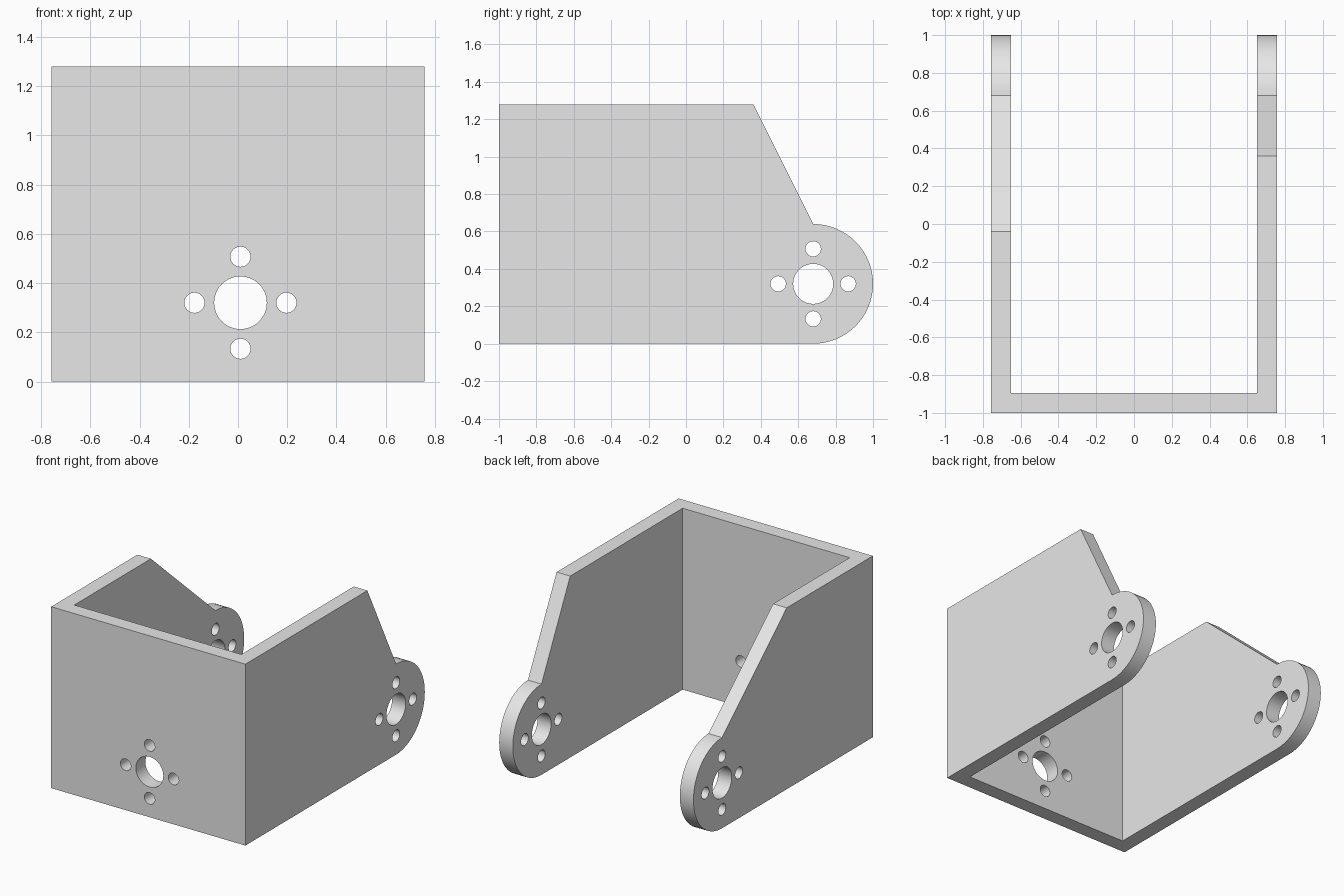
import bpy
import bmesh
from math import pi, sin, cos
from mathutils import Matrix, Vector

cube = bpy.data.objects.get("Cube")
if cube:
    bpy.data.objects.remove(cube, do_unlink=True)

HALF_X = 0.758      # half the bracket width
THICK = 0.106       # plate thickness
HEIGHT = 1.28
FRONT = -1.0
LOBE_Y = 0.68       # centre of the rounded arm ends
LOBE_R = 0.32

grey = bpy.data.materials.new("light_grey")
grey.use_nodes = True
grey.diffuse_color = (0.8, 0.8, 0.8, 1)
grey.node_tree.nodes["Principled BSDF"].inputs["Base Color"].default_value = (0.8, 0.8, 0.8, 1)


def make_object(name, bm):
    bmesh.ops.recalc_face_normals(bm, faces=bm.faces)
    mesh = bpy.data.meshes.new(name)
    bm.to_mesh(mesh)
    bm.free()
    mesh.materials.append(grey)
    obj = bpy.data.objects.new(name, mesh)
    bpy.context.collection.objects.link(obj)
    return obj


def plate(name, profile, x0):
    """Side profile in y and z, thickened along x."""
    bm = bmesh.new()
    face = bm.faces.new([bm.verts.new((x0, y, z)) for y, z in profile])
    grown = bmesh.ops.extrude_face_region(bm, geom=[face])
    verts = [g for g in grown["geom"] if isinstance(g, bmesh.types.BMVert)]
    bmesh.ops.translate(bm, verts=verts, vec=(THICK, 0, 0))
    return make_object(name, bm)


def arm(name, x0, slope_start):
    arc = [(LOBE_Y + LOBE_R * sin(pi * i / 32), LOBE_R - LOBE_R * cos(pi * i / 32))
           for i in range(33)]
    return plate(name, [(FRONT, 0)] + arc + [(slope_start, HEIGHT), (FRONT, HEIGHT)], x0)


def hole_cutter(name, centre, axis, depth):
    """One large hole with four small ones around it."""
    bm = bmesh.new()
    turn = Vector((0, 0, 1)).rotation_difference(Vector(axis)).to_matrix().to_4x4()
    spots = [(0, 0, 0.107)]
    spots += [(0.187 * cos(k * pi / 2), 0.187 * sin(k * pi / 2), 0.041) for k in range(4)]
    for u, v, r in spots:
        bmesh.ops.create_cone(
            bm, cap_ends=True, segments=48 if r > 0.1 else 32, radius1=r, radius2=r,
            depth=depth, matrix=Matrix.Translation(centre) @ turn @ Matrix.Translation((u, v, 0)))
    cutter = make_object(name, bm)
    cutter.hide_render = True
    return cutter


# Front wall and the two arms, each with its own slope
bracket = plate("bracket", [(FRONT, 0), (FRONT + THICK, 0),
                            (FRONT + THICK, HEIGHT), (FRONT, HEIGHT)], 0)
for v in bracket.data.vertices:
    v.co.x = HALF_X if v.co.x > THICK / 2 else -HALF_X
arms = [arm("left_arm", HALF_X - THICK, 0.36), arm("right_arm", -HALF_X, -0.04)]

# Hole patterns through the wall and through both arms
cutters = [hole_cutter("wall_holes", (0.01, FRONT, LOBE_R), (0, 1, 0), 0.5),
           hole_cutter("arm_holes", (0, LOBE_Y, LOBE_R), (1, 0, 0), 2)]

# Join the plates and cut the holes
for operation, parts in (("UNION", arms), ("DIFFERENCE", cutters)):
    for part in parts:
        mod = bracket.modifiers.new(part.name, "BOOLEAN")
        mod.operation = operation
        mod.solver = "EXACT"
        mod.object = part
bpy.context.view_layer.update()
solid = bpy.data.meshes.new_from_object(
    bracket.evaluated_get(bpy.context.evaluated_depsgraph_get()))
bracket.modifiers.clear()
bracket.data = solid
for part in arms + cutters:
    bpy.data.objects.remove(part, do_unlink=True)

# Merge coplanar faces, then smooth only the curved surfaces
bm = bmesh.new()
bm.from_mesh(solid)
bmesh.ops.remove_doubles(bm, verts=bm.verts, dist=0.0001)
bmesh.ops.dissolve_limit(bm, angle_limit=0.01, verts=bm.verts, edges=bm.edges)
bm.to_mesh(solid)
bm.free()
solid.materials.clear()
solid.materials.append(grey)
for p in solid.polygons:
    p.material_index = 0

bpy.ops.object.select_all(action="DESELECT")
bracket.select_set(True)
bpy.context.view_layer.objects.active = bracket
bpy.ops.object.shade_smooth_by_angle(angle=pi / 6)
